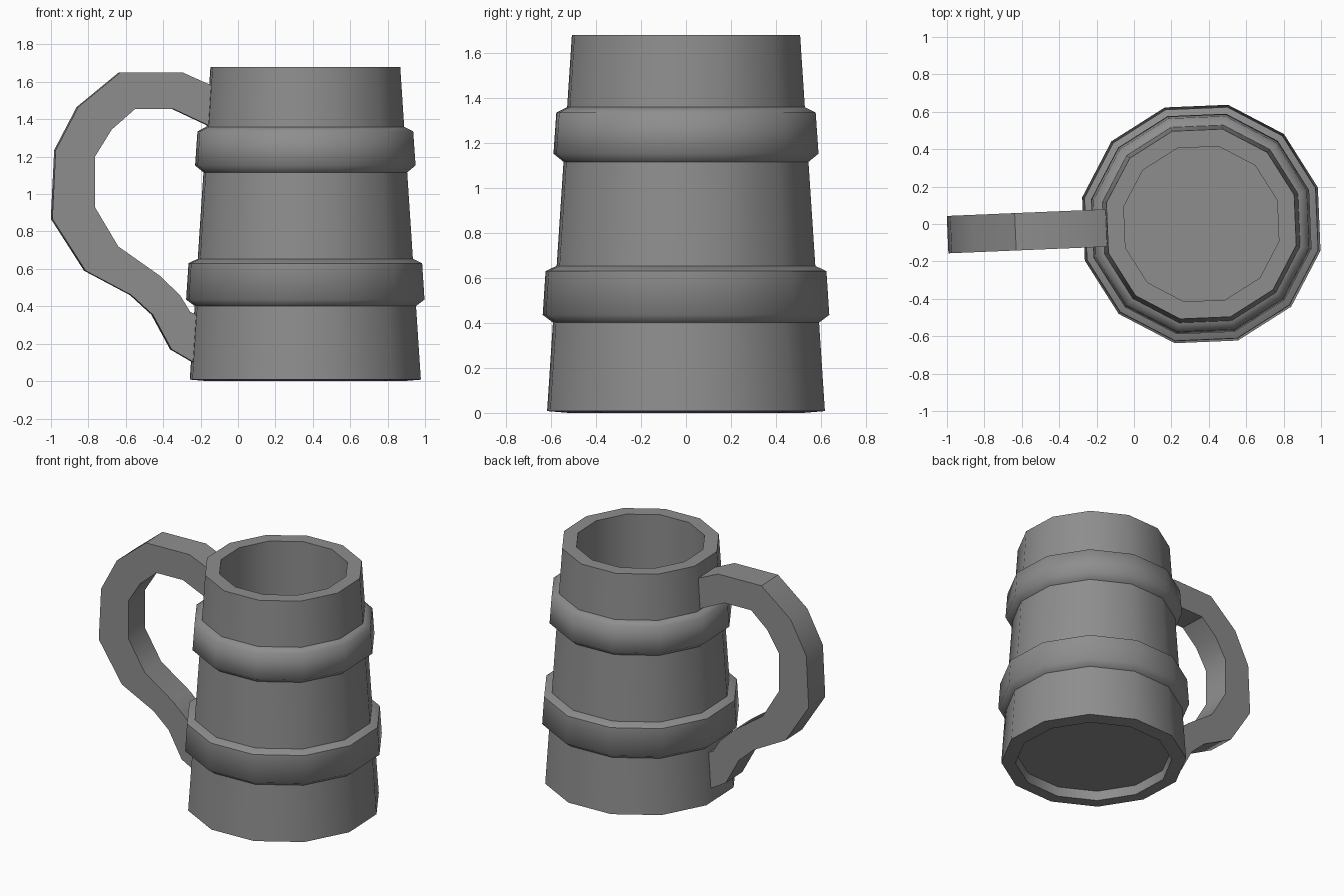
import bpy, bmesh
from math import radians, cos, sin, pi
from mathutils import Matrix

if "Cube" in bpy.data.objects:
    bpy.data.objects.remove(bpy.data.objects["Cube"])

SIDES = 12
TURN = radians(2.4)          # whole mug is turned slightly about its axis
PLACE = Matrix.Translation((0.36, 0, 0)) @ Matrix.Rotation(TURN, 4, 'Z')

# Dark grey finish shared by all parts
grey = bpy.data.materials.new("dark_grey")
grey.diffuse_color = (0.27, 0.27, 0.27, 1)
grey.use_nodes = True
grey.node_tree.nodes["Principled BSDF"].inputs["Base Color"].default_value = grey.diffuse_color


def finish(name, bm, smooth_angle):
    bmesh.ops.recalc_face_normals(bm, faces=bm.faces)
    mesh = bpy.data.meshes.new(name)
    bm.to_mesh(mesh)
    bm.free()
    mesh.materials.append(grey)
    obj = bpy.data.objects.new(name, mesh)
    bpy.context.collection.objects.link(obj)
    obj.matrix_world = PLACE
    bpy.ops.object.select_all(action='DESELECT')
    obj.select_set(True)
    bpy.context.view_layer.objects.active = obj
    bpy.ops.object.shade_smooth_by_angle(angle=radians(smooth_angle))
    return obj


def lathe(name, profile, smooth_angle, caps=False):
    """Twelve-sided turned shape from (radius, z) points."""
    bm = bmesh.new()
    rings = []
    for r, z in profile:
        rings.append([bm.verts.new((r * cos(a), r * sin(a), z))
                      for a in (2 * pi * (i + 0.5) / SIDES for i in range(SIDES))])
    for lo, hi in zip(rings, rings[1:]):
        for i in range(SIDES):
            j = (i + 1) % SIDES
            bm.faces.new((lo[i], lo[j], hi[j], hi[i]))
    if caps:
        bm.faces.new(rings[0])
        bm.faces.new(rings[-1])
    return finish(name, bm, smooth_angle)


# Hollow body: recessed base, tapered wall, rim, inside and floor
lathe("mug_body", [(0.53, 0.07), (0.535, 0.0), (0.633, 0.008), (0.52, 1.68),
                   (0.425, 1.68), (0.425, 0.15)], 35, caps=True)

# Two raised hoops around the wall
lathe("lower_band", [(0.59, 0.39), (0.604, 0.40), (0.653, 0.436),
                     (0.64, 0.63), (0.587, 0.655), (0.575, 0.655)], 60)
lathe("upper_band", [(0.545, 1.105), (0.557, 1.115), (0.604, 1.153),
                     (0.591, 1.335), (0.541, 1.36), (0.53, 1.36)], 60)

# Handle: outer and inner outlines in x, z, bridged and given thickness
outer = [(-0.10, 1.56), (-0.30, 1.65), (-0.635, 1.65), (-0.86, 1.465),
         (-0.98, 1.235), (-0.998, 0.868), (-0.82, 0.59), (-0.575, 0.46),
         (-0.46, 0.355), (-0.36, 0.17), (-0.18, 0.065)]
inner = [(-0.10, 1.338), (-0.35, 1.455), (-0.555, 1.455), (-0.68, 1.345),
         (-0.77, 1.20), (-0.77, 0.93), (-0.645, 0.72), (-0.425, 0.565),
         (-0.315, 0.46), (-0.26, 0.37), (-0.18, 0.335)]
bm = bmesh.new()
sections = []
for (xo, zo), (xi, zi) in zip(outer, inner):
    sections.append([bm.verts.new((x - 0.36, y, z)) for x, y, z in
                     ((xo, -0.1, zo), (xo, 0.1, zo), (xi, 0.1, zi), (xi, -0.1, zi))])
for a, b in zip(sections, sections[1:]):
    for i in range(4):
        j = (i + 1) % 4
        bm.faces.new((a[i], a[j], b[j], b[i]))
bm.faces.new(sections[0])
bm.faces.new(sections[-1])
finish("handle", bm, 38)
